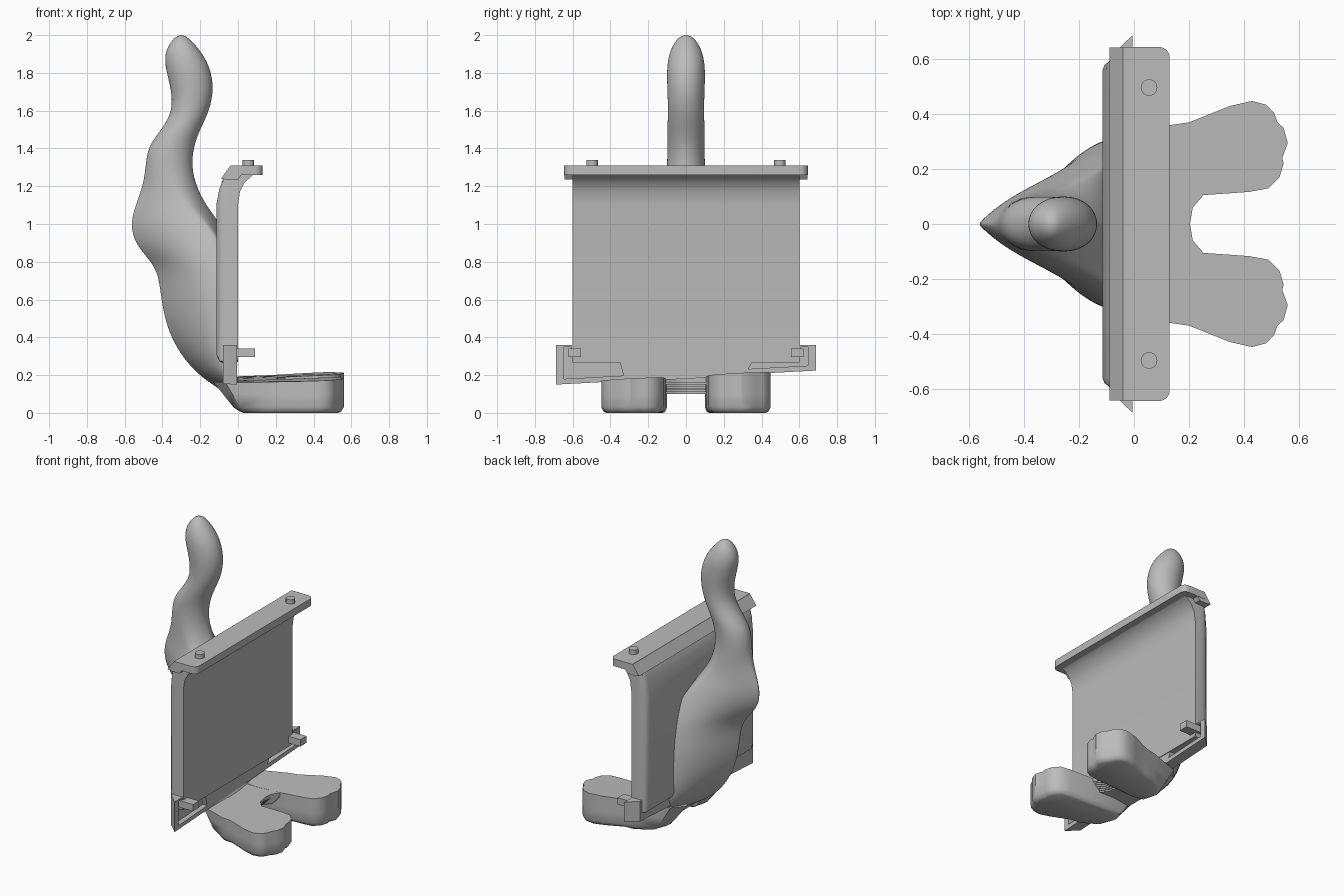
import bpy, bmesh, math
from mathutils import Vector

cube = bpy.data.objects.get("Cube")
if cube:
    bpy.data.objects.remove(cube, do_unlink=True)

grey = bpy.data.materials.new("plain grey")
grey.use_nodes = True
grey.diffuse_color = (0.5, 0.5, 0.5, 1)
grey.node_tree.nodes["Principled BSDF"].inputs["Base Color"].default_value = grey.diffuse_color


def finish(name, bm, angle=35):
    bmesh.ops.recalc_face_normals(bm, faces=bm.faces)
    mesh = bpy.data.meshes.new(name)
    bm.to_mesh(mesh)
    bm.free()
    mesh.shade_smooth()
    mesh.set_sharp_from_angle(angle=math.radians(angle))
    mesh.materials.append(grey)
    obj = bpy.data.objects.new(name, mesh)
    bpy.context.collection.objects.link(obj)
    return obj


def loft(name, rings, angle=35):
    """Skin closed rings of equal length and cap both ends."""
    bm = bmesh.new()
    loops = [[bm.verts.new(p) for p in ring] for ring in rings]
    n = len(loops[0])
    for a, b in zip(loops, loops[1:]):
        for i in range(n):
            j = (i + 1) % n
            bm.faces.new((a[i], a[j], b[j], b[i]))
    bm.faces.new(loops[0])
    bm.faces.new(loops[-1])
    return finish(name, bm, angle)


def box(name, x0, x1, y0, y1, z0, z1):
    return loft(name, [[(x0, y0, z), (x1, y0, z), (x1, y1, z), (x0, y1, z)] for z in (z0, z1)])


def foot_top(x, y):
    return 0.175 + 0.05 * y + 0.04 * x


# Curved body rising into a tail: height, back x, front x, half width
BODY = [(0.1, -0.06, 0.05, 0.2), (0.14, -0.12, 0.03, 0.28), (0.2, -0.21, -0.02, 0.31),
        (0.31, -0.31, -0.03, 0.32), (0.45, -0.38, -0.03, 0.32), (0.6, -0.41, -0.03, 0.31),
        (0.7, -0.42, -0.04, 0.29), (0.79, -0.45, -0.05, 0.27), (0.89, -0.55, -0.06, 0.23),
        (1, -0.575, -0.09, 0.18), (1.1, -0.545, -0.17, 0.13), (1.2, -0.505, -0.22, 0.11),
        (1.3, -0.49, -0.245, 0.1), (1.41, -0.48, -0.235, 0.1), (1.5, -0.405, -0.2, 0.1),
        (1.6, -0.345, -0.15, 0.095), (1.72, -0.355, -0.125, 0.1), (1.84, -0.39, -0.15, 0.103),
        (1.92, -0.385, -0.2, 0.085), (1.98, -0.345, -0.255, 0.05), (2, -0.315, -0.285, 0.015)]
rings = []
for z, back, front, half in BODY:
    f = min(1, max(0, (1.3 - z) / 0.4))
    mid = (back + front) / 2
    c = mid + f * (front - 0.03 - mid)
    ring = []
    for i in range(24):
        a = math.tau * i / 24
        co, s = math.cos(a), math.sin(a)
        reach = front - c if co > 0 else c - back
        ring.append((c + reach * co, math.copysign(half * abs(s) ** (1 + 1.1 * f), s), z))
    rings.append(ring)
body = loft("body_and_tail", rings, 60)
body.modifiers.new("smooth", "SUBSURF").levels = 2
body.modifiers["smooth"].render_levels = 2

# Back panel, a profile swept across y with rounded rear corners
PANEL = [(0, 0.27), (0, 1.1), (0.01, 1.17), (0.035, 1.22), (0.08, 1.26), (0.1, 1.265),
         (0.1, 1.3), (-0.04, 1.3), (-0.075, 1.25), (-0.1, 1.18), (-0.115, 1.1),
         (-0.115, 0.31), (-0.1, 0.275), (-0.08, 0.265)]
SIDES = [(0.6, 0.05), (0.593, 0.025), (0.58, 0.008), (0.56, 0)]
SIDES = [(-y, d) for y, d in SIDES] + SIDES[::-1]
loft("back_panel", [[(max(x, d - 0.115), y, max(z, 0.265 + d * 0.3)) for x, z in PANEL]
                    for y, d in SIDES])

# Top rail with rounded front corners, and its sloped rear lip
corner = [(0.09 + 0.04 * math.sin(a), 0.605 + 0.04 * math.cos(a))
          for a in (math.pi / 2 * i / 6 for i in range(7))]
plan = [(-0.04, 0.645)] + corner
plan += [(x, -y) for x, y in plan[::-1]]
loft("top_rail", [[(x, y, z) for x, y in plan] for z in (1.26, 1.31)])
LIP = [(0.02, 1.262), (0.02, 1.309), (-0.04, 1.309), (-0.09, 1.24), (-0.06, 1.235), (0, 1.235)]
loft("rail_rear_lip", [[(x, y, z) for x, z in LIP] for y in (-0.643, 0.643)])

# Slanted lower bracket with flared ends
def bracket_ring(x, w):
    return [(x, -w, 0.187 - 0.054 * w), (x, w, 0.187 + 0.054 * w), (x, w, 0.36), (x, -w, 0.36)]


bracket = loft("lower_bracket", [bracket_ring(-0.08, 0.62), bracket_ring(-0.05, 0.645),
                                 bracket_ring(-0.005, 0.688)])

for side, label in ((1, "left"), (-1, "right")):
    # Slot recessed into the bracket
    slot = [(side * y, z if z > 0.25 else 0.215 + 0.054 * side * y)
            for y, z in ((0.33, 0), (0.645, 0), (0.645, 0.35), (0.61, 0.35), (0.6, 0.268), (0.35, 0.268))]
    cutter = loft(label + "_slot_cutter", [[(x, y, z) for y, z in slot] for x in (-0.04, 0.05)])
    cutter.hide_render = True
    cutter.hide_viewport = True
    cut = bracket.modifiers.new(label + " slot", "BOOLEAN")
    cut.operation = "DIFFERENCE"
    cut.object = cutter

    # Forward hook and locating peg
    box(label + "_hook", -0.05, 0.09, side * 0.555, side * 0.622, 0.295, 0.342)
    circle = [(0.055 + 0.03 * math.cos(math.tau * i / 24),
               side * 0.497 + 0.03 * math.sin(math.tau * i / 24)) for i in range(24)]
    loft(label + "_peg", [[(x, y, z) for x, y in circle] for z in (1.3, 1.34)])

    # Foot with lobed toes, rounded sole and slanted top
    FOOT = [(0.02, 0.12), (0.0, 0.2), (0.03, 0.29), (0.13, 0.36), (0.2, 0.37), (0.35, 0.43),
            (0.43, 0.448), (0.48, 0.435), (0.51, 0.405), (0.523, 0.37), (0.545, 0.35),
            (0.56, 0.295), (0.54, 0.24), (0.545, 0.22), (0.53, 0.17), (0.49, 0.13),
            (0.42, 0.117), (0.25, 0.105), (0.1, 0.1)]
    centre = Vector((0.3, 0.26))
    rings = []
    for z, inset in ((0, 0.03), (0.008, 0.014), (0.03, 0), (0.1, 0), (None, 0)):
        ring = []
        for p in FOOT:
            q = Vector(p)
            q += (centre - q).normalized() * inset
            h = foot_top(q.x, side * q.y) if z is None else z
            x = q.x - 0.8 * h * max(0, 1 - q.x / 0.12)
            ring.append((x, side * q.y, h))
        rings.append(ring)
    loft(label + "_foot", rings)

# Ribbed web joining the feet, each layer reaching a little further forward
for i in range(7):
    z, reach = 0.1 + 0.01 * i, 0.15 + 0.009 * i
    outline = [(-0.06, -0.13), (reach + 0.05, -0.13), (reach + 0.045, -0.1), (reach + 0.01, -0.06),
               (reach, 0), (reach + 0.01, 0.06), (reach + 0.045, 0.1), (reach + 0.05, 0.13), (-0.06, 0.13)]
    last = i == 6
    loft(f"web_rib_{i}", [[(x, y, z) for x, y in outline],
                          [(x, y, foot_top(x, y) if last else z + 0.01) for x, y in outline]])
